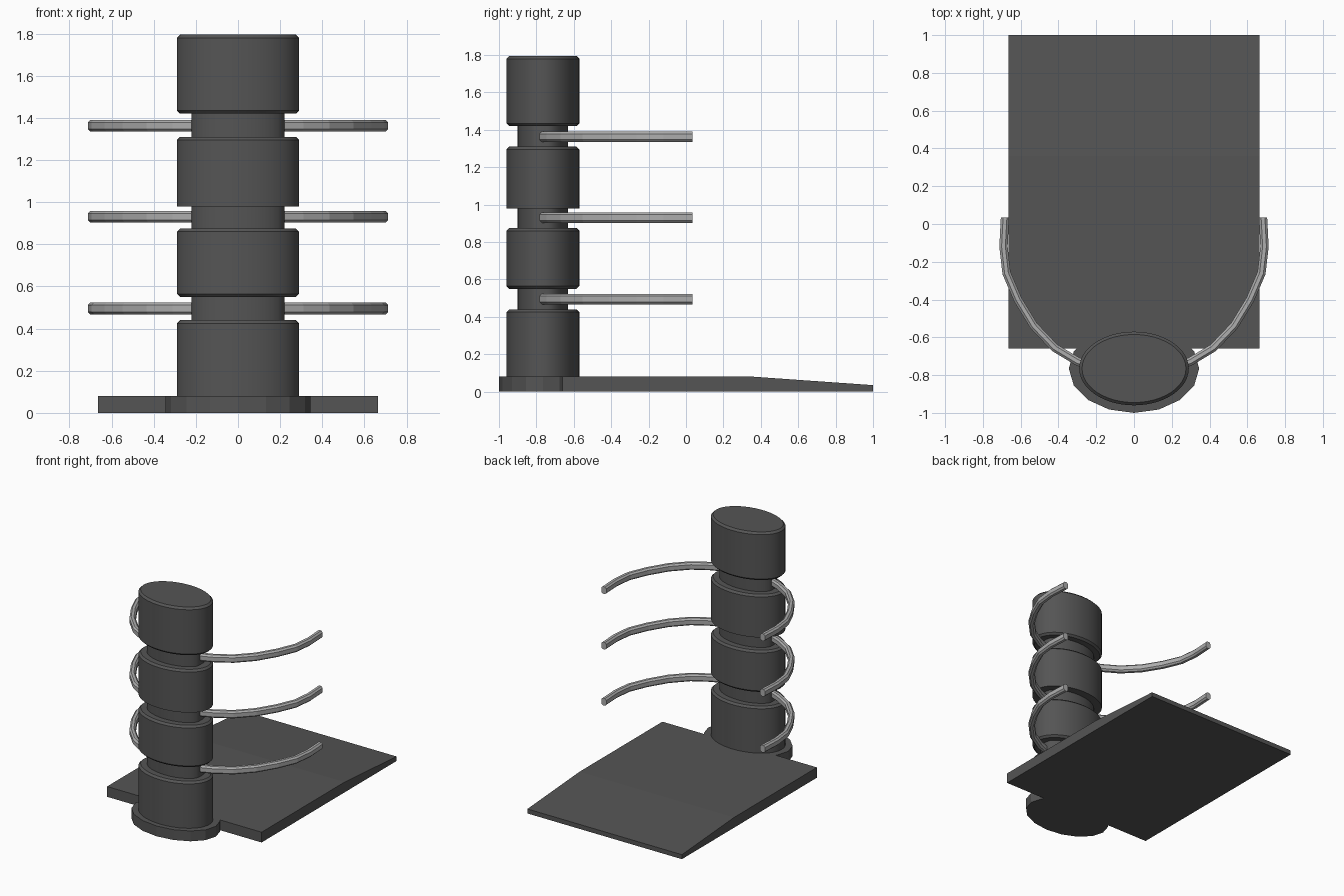
import bpy, bmesh
from math import cos, sin, tau, radians
from mathutils import Vector

if "Cube" in bpy.data.objects:
    bpy.data.objects.remove(bpy.data.objects["Cube"])

CY = -0.765  # column centre in y


def material(name, v):
    m = bpy.data.materials.new(name)
    m.diffuse_color = (v, v, v, 1)
    m.use_nodes = True
    m.node_tree.nodes["Principled BSDF"].inputs["Base Color"].default_value = m.diffuse_color
    return m


dark = material("dark_metal", 0.09)
light = material("light_metal", 0.42)


def loft(name, rings, mat, smooth=False):
    """Skin a list of equal-length vertex rings and cap both ends."""
    bm = bmesh.new()
    rows = [[bm.verts.new(p) for p in r] for r in rings]
    n = len(rows[0])
    for a, b in zip(rows, rows[1:]):
        for i in range(n):
            j = (i + 1) % n
            bm.faces.new((a[i], a[j], b[j], b[i]))
    bm.faces.new(rows[0][::-1])
    bm.faces.new(rows[-1])
    bmesh.ops.recalc_face_normals(bm, faces=bm.faces)
    me = bpy.data.meshes.new(name)
    bm.to_mesh(me)
    bm.free()
    ob = bpy.data.objects.new(name, me)
    bpy.context.collection.objects.link(ob)
    me.materials.append(mat)
    if smooth:
        bpy.ops.object.select_all(action='DESELECT')
        ob.select_set(True)
        bpy.context.view_layer.objects.active = ob
        bpy.ops.object.shade_smooth_by_angle(angle=radians(30))
    return ob


def ellipse(rx, ry, z, n, clip=9):
    return [(max(-clip, min(clip, rx * cos(tau * i / n))),
             CY + ry * sin(tau * i / n), z) for i in range(n)]


# Base plate with a sloping back end
profile = [(-0.66, 0), (1, 0), (1, 0.035), (0.36, 0.08), (-0.66, 0.08)]
loft("base_plate", [[(x, y, z) for y, z in profile] for x in (-0.665, 0.665)], dark)

# Oval foot under the column
loft("column_foot", [ellipse(0.345, 0.235, z, 16) for z in (0, 0.08)], dark)

# Column drums with chamfered rims: bottom, top, bottom chamfer
RX, RY, C = 0.29, 0.195, 0.015
for i, (z0, z1, c0) in enumerate([(0.08, 0.44, 0), (0.55, 0.875, C),
                                  (0.98, 1.31, 0), (1.42, 1.795, C)]):
    rings = [ellipse(RX, RY, z0 + c0, 48), ellipse(RX, RY, z1 - C, 48),
             ellipse(RX - C, RY - C, z1, 48)]
    if c0:
        rings.insert(0, ellipse(RX - C, RY - C, z0, 48))
    loft(f"drum_{i + 1}", rings, dark, True)

# Narrow core with flattened sides
loft("column_core", [ellipse(0.23, 0.135, z, 32, 0.22) for z in (0.4, 1.45)], dark, True)

# Curved arms with a chamfered bar section, mirrored left and right
path = [Vector(p) for p in [(0.18, -0.775), (0.3, -0.727), (0.42, -0.655), (0.53, -0.54),
                            (0.615, -0.40), (0.675, -0.26), (0.691, -0.12), (0.683, 0.035)]]
section = [(-0.022, -0.016), (-0.01, -0.028), (0.01, -0.028), (0.022, -0.016),
           (0.022, 0.016), (0.01, 0.028), (-0.01, 0.028), (-0.022, 0.016)]
for level, z in enumerate((0.495, 0.931, 1.363)):
    for side, s in (("right", 1), ("left", -1)):
        rings = []
        for i, p in enumerate(path):
            t = (path[min(i + 1, len(path) - 1)] - path[max(i - 1, 0)]).normalized()
            if i == len(path) - 1:
                t = Vector((0, 1))
            rings.append([(s * (p.x + t.y * u), p.y - t.x * u, z + v) for u, v in section])
        loft(f"arm_{side}_{level + 1}", rings, light)
